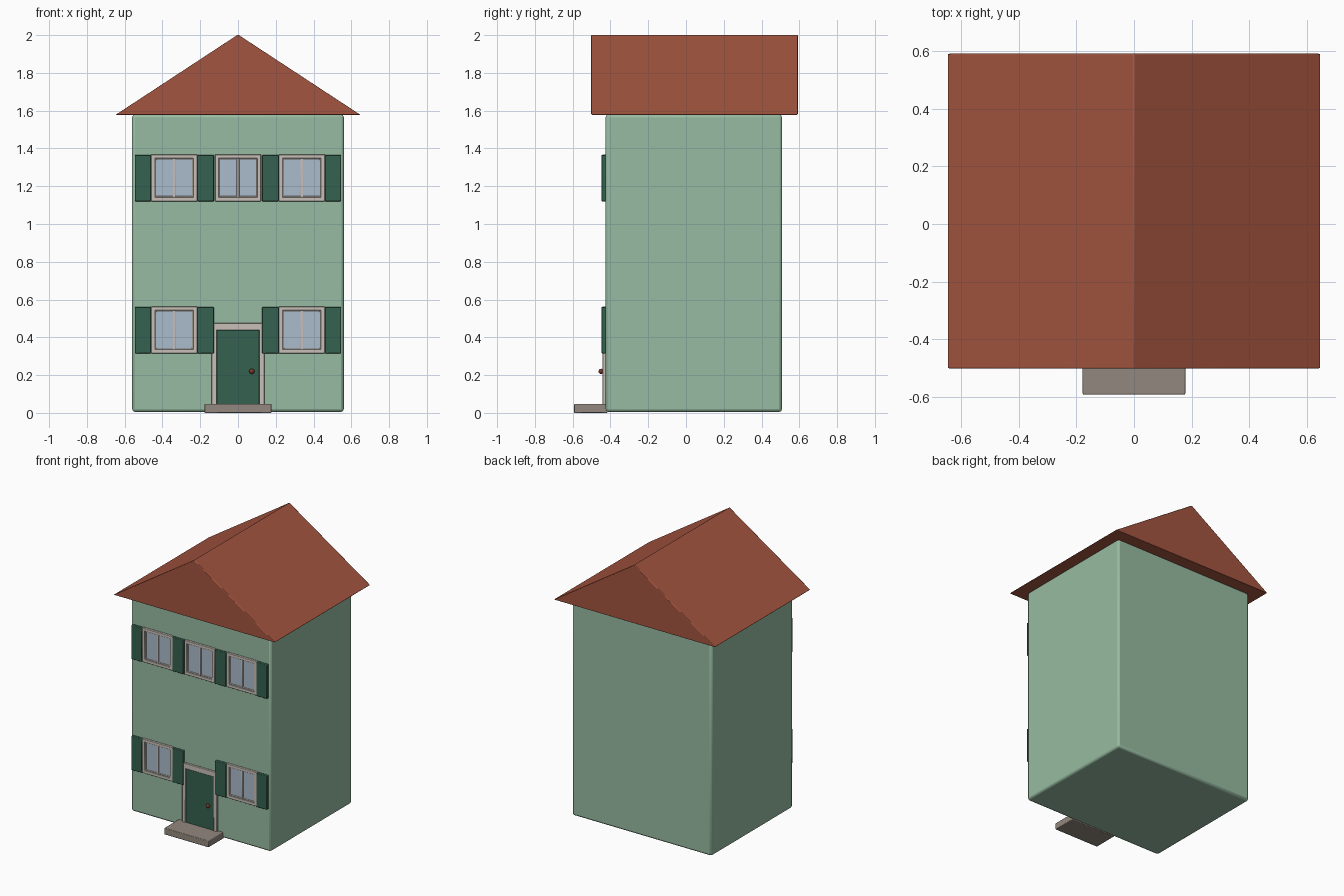
import bpy, bmesh

cube = bpy.data.objects.get("Cube")
if cube:
    bpy.data.objects.remove(cube, do_unlink=True)


def material(name, rgb):
    m = bpy.data.materials.new(name)
    m.use_nodes = True
    m.diffuse_color = (*rgb, 1)
    m.node_tree.nodes["Principled BSDF"].inputs["Base Color"].default_value = (*rgb, 1)
    return m


WALL = material("sage wall", (0.31, 0.50, 0.36))
ROOF = material("terracotta roof", (0.37, 0.09, 0.05))
GREEN = material("dark green paint", (0.036, 0.12, 0.078))
GLASS = material("window glass", (0.41, 0.50, 0.60))
TRIM = material("pale trim", (0.58, 0.53, 0.48))
STONE = material("step stone", (0.29, 0.25, 0.21))
KNOB = material("knob brown", (0.19, 0.04, 0.02))
FRONT = -0.425          # front wall plane


def finish(name, bm, mat, bevel=0, segments=2):
    bmesh.ops.recalc_face_normals(bm, faces=bm.faces)
    mesh = bpy.data.meshes.new(name)
    bm.to_mesh(mesh)
    bm.free()
    mesh.materials.append(mat)
    ob = bpy.data.objects.new(name, mesh)
    bpy.context.collection.objects.link(ob)
    if bevel:
        mod = ob.modifiers.new("bevel", "BEVEL")
        mod.width, mod.segments = bevel, segments
    bpy.context.view_layer.objects.active = ob
    ob.select_set(True)
    bpy.ops.object.shade_smooth_by_angle()
    ob.select_set(False)
    return ob


def box(name, x, y, z, mat, bevel=0):
    """Box from (min, max) ranges on each axis."""
    bm = bmesh.new()
    bmesh.ops.create_cube(bm, size=1)
    for v in bm.verts:
        v.co = [r[0] if c < 0 else r[1] for c, r in zip(v.co, (x, y, z))]
    return finish(name, bm, mat, bevel)


def extrude_outline(name, outline, y, mat, bevel=0):
    """Extrude an x-z outline along y."""
    bm = bmesh.new()
    face = bm.faces.new([bm.verts.new((px, y[0], pz)) for px, pz in outline])
    new = bmesh.ops.extrude_face_region(bm, geom=[face])["geom"]
    for v in new:
        if isinstance(v, bmesh.types.BMVert):
            v.co.y = y[1]
    return finish(name, bm, mat, bevel)


def frame(name, x, z, w, depth, mat):
    """Rectangular picture-frame border, proud of the wall."""
    outer = (x[0], z[0]), (x[1], z[0]), (x[1], z[1]), (x[0], z[1])
    inner = ((x[0] + w, z[0] + w), (x[1] - w, z[0] + w),
             (x[1] - w, z[1] - w), (x[0] + w, z[1] - w))
    bm = bmesh.new()
    a, b = ([bm.verts.new((px, FRONT, pz)) for px, pz in ring] for ring in (outer, inner))
    faces = [bm.faces.new((a[i], a[i - 3], b[i - 3], b[i])) for i in range(4)]
    new = bmesh.ops.extrude_face_region(bm, geom=faces)["geom"]
    for v in new:
        if isinstance(v, bmesh.types.BMVert):
            v.co.y -= depth
    return finish(name, bm, mat, 0.003)


def window(label, cx, z0):
    x, z = (cx - 0.122, cx + 0.122), (z0, z0 + 0.248)
    frame(label + "_frame", x, z, 0.02, 0.018, TRIM)
    sx, sz = (x[0] + 0.02, x[1] - 0.02), (z[0] + 0.02, z[1] - 0.02)
    frame(label + "_sash", sx, sz, 0.007, 0.012, TRIM)
    box(label + "_glass", sx, (FRONT - 0.006, FRONT), sz, GLASS)
    box(label + "_mullion", (cx - 0.007, cx + 0.007), (FRONT - 0.013, FRONT), sz, TRIM, 0.002)


def shutter(label, x0, x1, z0):
    box(label, (x0, x1), (FRONT - 0.023, FRONT), (z0, z0 + 0.246), GREEN, 0.004)


# Walls and roof
box("house_walls", (-0.56, 0.56), (FRONT, 0.508), (0.005, 1.58), WALL, 0.015)
extrude_outline("gable_roof", [(-0.648, 1.578), (0.648, 1.578), (0, 2.003)],
                (-0.502, 0.592), ROOF, 0.004)

# Windows and shutters on both floors
window("upper_middle_window", 0, 1.12)
for floor, z0 in (("upper", 1.12), ("lower", 0.315)):
    for side, s in (("left", 1), ("right", -1)):
        tag = f"{floor}_{side}"
        window(tag + "_window", s * 0.338, z0)
        for part, a, b in (("outer", 0.46, 0.545), ("inner", 0.128, 0.216)):
            shutter(f"{tag}_{part}_shutter", min(s * a, s * b), max(s * a, s * b), z0)

# Door, its surround, knob and step
extrude_outline("door_frame", [(-0.14, 0.04), (-0.113, 0.04), (-0.113, 0.438), (0.113, 0.438),
                               (0.113, 0.04), (0.14, 0.04), (0.14, 0.475), (-0.14, 0.475)],
                (FRONT - 0.017, FRONT), TRIM, 0.003)
box("front_door", (-0.113, 0.113), (FRONT - 0.013, FRONT), (0.04, 0.438), GREEN, 0.004)
bm = bmesh.new()
bmesh.ops.create_uvsphere(bm, u_segments=16, v_segments=10, radius=0.014)
bmesh.ops.translate(bm, verts=bm.verts, vec=(0.073, FRONT - 0.024, 0.22))
finish("door_knob", bm, KNOB)
box("door_step", (-0.178, 0.178), (-0.592, FRONT + 0.01), (0, 0.047), STONE, 0.004)
